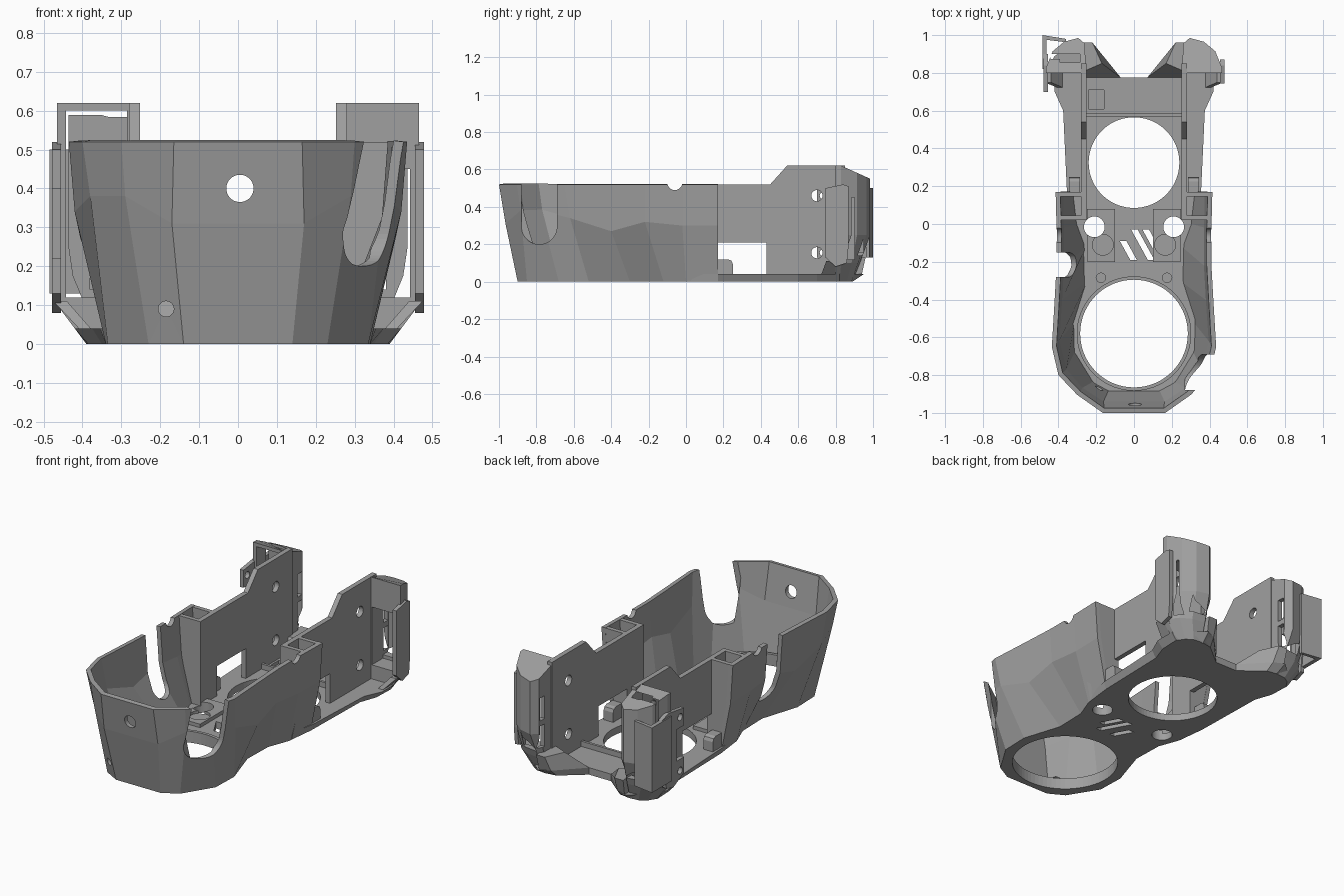
import bpy, bmesh, math

old = bpy.data.objects.get("Cube")
if old:
    bpy.data.objects.remove(old, do_unlink=True)

grey = bpy.data.materials.new("plain grey")
grey.use_nodes = True
grey.diffuse_color = (0.35, 0.35, 0.35, 1)
grey.node_tree.nodes["Principled BSDF"].inputs["Base Color"].default_value = (0.35, 0.35, 0.35, 1)


def loft(name, rings, closed=True):
    """Skin equal-length rings; closed rings also get end caps."""
    bm = bmesh.new()
    rows = [[bm.verts.new(p) for p in ring] for ring in rings]
    n = len(rows[0])
    for a, b in zip(rows, rows[1:]):
        for i in range(n if closed else n - 1):
            j = (i + 1) % n
            bm.faces.new((a[i], a[j], b[j], b[i]))
    if closed:
        bm.faces.new(rows[0])
        bm.faces.new(rows[-1])
        bmesh.ops.recalc_face_normals(bm, faces=bm.faces)
    mesh = bpy.data.meshes.new(name)
    bm.to_mesh(mesh)
    bm.free()
    ob = bpy.data.objects.new(name, mesh)
    bpy.context.collection.objects.link(ob)
    mesh.materials.append(grey)
    return ob


def prism(name, poly, lo, hi, axis="z"):
    def put(u, v, w):
        return {"x": (w, u, v), "y": (u, w, v), "z": (u, v, w)}[axis]
    return loft(name, [[put(u, v, w) for u, v in poly] for w in (lo, hi)])


def box(name, x, y, z):
    return prism(name, [(x[0], y[0]), (x[1], y[0]), (x[1], y[1]), (x[0], y[1])], *z)


def disc(name, u, v, r, lo, hi, axis="z", n=48):
    ring = [(u + r * math.cos(math.tau * i / n), v + r * math.sin(math.tau * i / n)) for i in range(n)]
    return prism(name, ring, lo, hi, axis)


def apply(ob, mod):
    bpy.context.view_layer.objects.active = ob
    bpy.ops.object.modifier_apply(modifier=mod.name)


def cut(ob, *cutters):
    for c in cutters:
        mod = ob.modifiers.new("cut", "BOOLEAN")
        mod.operation, mod.solver, mod.object = "DIFFERENCE", "EXACT", c
        apply(ob, mod)
        bpy.data.objects.remove(c, do_unlink=True)


def both(half):
    """Full path: left half reversed from the rear, then right half."""
    return [(-p[0], *p[1:]) for p in reversed(half)] + list(half)


def at(pts, z):
    return [(x, y, z) for x, y in pts]


# Faceted front bowl, open at the rear
base = [(.14, -.9), (.23, -.85), (.335, -.68), (.34, -.52), (.27, -.3), (.275, -.12), (.32, 0), (.34, .17)]
waist = [(.17, -.965, .31), (.29, -.885, .38), (.38, -.78, .38), (.42, -.62, .34),
         (.405, -.4, .27), (.395, -.22, .32), (.395, -.02, .3), (.4, .17, .3)]
rim = [(.165, -1), (.3, -.905), (.4, -.8), (.435, -.65), (.42, -.4), (.41, -.22), (.41, -.02), (.415, .17)]
bowl = loft("front_bowl", [at(both(base), 0), both(waist), at(both(rim), .52)], closed=False)
mod = bowl.modifiers.new("wall", "SOLIDIFY")
mod.thickness, mod.offset, mod.use_even_offset = .025, -1, True
apply(bowl, mod)
cut(bowl,
    box("c", (.27, .6), (-.88, -.69), (.295, .7)),
    disc("c", -.785, .295, .095, .27, .6, "x"),
    box("c", (-.6, -.25), (-.28, -.15), (.22, .7)),
    disc("c", -.215, .22, .065, -.6, -.25, "x"),
    disc("c", -.06, .53, .04, -.6, .6, "x"),
    disc("c", .005, .4, .035, -1.1, -.8, "y"),
    disc("c", -.185, .09, .02, -1.1, -.75, "y"))

# Floor plate with flared rear lip
rear_low = [(.35, .6), (.385, .7), (.39, .82), (.26, .89), (.2, .88), (.07, .775)]
rear_high = [(.375, .6), (.42, .7), (.42, .82), (.27, .95), (.21, .92), (.07, .775)]
base_high = base[:-1] + [(.355, .17)]
floor = loft("floor", [at(both(base + rear_low), 0), at(both(base_high + rear_high), .04)])
cut(floor,
    disc("c", 0, -.58, .285, -.1, .2, n=72),
    disc("c", 0, .325, .24, -.1, .2, n=72),
    *[disc("c", s * .21, -.015, .055, -.1, .2) for s in (1, -1)],
    *[disc("c", s * .175, -.285, .025, .025, .2, n=24) for s in (1, -1)],
    box("c", (-.24, -.16), (.61, .71), (.02, .2)))

# Slanted vent slots between the fan openings
for x, lo, hi in ((-.075, -.19, -.09), (-.015, -.19, -.03), (.045, -.13, -.03)):
    lean = (hi - lo) * .55
    cut(floor, prism("c", [(x, hi), (x + .035, hi), (x + .035 + lean, lo), (x + lean, lo)], -.1, .2))

# Raised collar of the front opening, and rear floor rib
collar = disc("front_collar", 0, -.58, .303, .01, .065, n=72)
cut(collar, disc("c", 0, -.58, .285, -.1, .2, n=72))
box("rear_rib", (-.255, .255), (.57, .585), (.03, .07))

for s, side in ((1, "left"), (-1, "right")):
    def mir(pts):
        return [(s * p[0], *p[1:]) for p in pts]

    def span(a, b):
        return tuple(sorted((s * a, s * b)))

    # Tall inner side wall with raised rear, window and screw holes
    wall = prism(side + "_side_wall", [(.02, .01), (.02, .52), (.45, .52), (.54, .62), (.85, .62), (.85, .01)],
                 *span(.252, .28), "x")
    cut(wall, box("c", span(.2, .35), (.17, .43), (.04, .21)),
        *[disc("c", .7, z, .03, *span(.2, .35), "x", 24) for z in (.46, .155)])

    # Pocket walls joining side wall and bowl
    for label, y in (("front", .02), ("rear", .145)):
        loft(f"{side}_pocket_{label}",
             [[(s * x, y + dy, z) for x, dy in ((.255, 0), (xo, 0), (xo, .025), (.255, .025))]
              for xo, z in ((.325, .005), (.39, .3), (.4, .52))])

    # Rounded foot beside the window
    prism(side + "_window_foot", [(.165, .03), (.165, .12), (.225, .12), (.243, .112), (.25, .095), (.25, .03)],
          *span(.285, .345), "x")

    # Raised pad with a screw opening
    pad = prism(side + "_floor_pad", mir([(.1, -.2), (.245, -.2), (.25, .08), (.1, .08)]), .03, .06)
    cut(pad, disc("c", s * .21, -.015, .055, -.1, .2), disc("c", s * .165, -.11, .055, .045, .2),
        disc("c", 0, .325, .24, -.1, .2, n=72))

    # Rear column: flared foot, sloping roof, hollow front
    foot = [(.255, .8), (.25, .86), (.27, .89), (.32, .885), (.36, .86), (.385, .82), (.39, .8)]
    low = [(.255, .8), (.26, .9), (.28, .93), (.36, .92), (.42, .885), (.465, .83), (.465, .8)]
    full = [(.255, .8), (.26, .955), (.295, .985), (.37, .965), (.43, .915), (.465, .83), (.465, .8)]
    roof = [(x, y, .62 - max(0, y - .83) * .45) for x, y in full]
    column = loft(side + "_rear_column", [at(mir(foot), 0), at(mir(low), .1), at(mir(full), .25), mir(roof)])
    cut(column, box("c", span(.285, .442), (.7, .9), (.12, .6 if s < 0 else .45)),
        box("c", span(.285, .38), (.89, .95), (.14, .46)),
        *[box("c", span(.2, .32), (.905, .948), z) for z in ((.16, .29), (.32, .45))])

    # Outer skin beside the column opening
    front = .745 if s > 0 else .7
    skin = prism(side + "_outer_skin", [(front, .13), (front, .5), (.84, .52), (.9, .5), (.86, .1), (.8, .08)],
                 *span(.455, .478), "x")
    if s < 0:
        cut(skin, *[disc("c", .735, z, .02, *span(.4, .6), "x", 24) for z in (.46, .155)],
            box("c", span(.4, .6), (.65, .77), (.22, .4)))
    else:
        cut(skin, box("c", span(.4, .6), (.87, 1), (0, .7)))

    # Lower flare under the column
    loft(side + "_column_flare",
         [at(mir([(.37, .72), (.4, .72), (.4, .82), (.37, .82)]), .03),
          at(mir([(.44, .75), (.475, .75), (.475, .84), (.44, .84)]), .11)])

    # Diagonal brace from floor edge to column
    loft(side + "_rear_brace",
         [at(mir([(.07, .775), (.2, .88), (.262, .885), (.262, .775)]), 0),
          at(mir([(.07, .775), (.21, .92), (.27, .94), (.262, .775)]), .04),
          at(mir([(.17, .85), (.22, .96), (.275, .96), (.262, .81)]), .13)])

# Corner flap on the right rear column
loft("right_rear_flap", [at([(-.485, 1), (-.485, .82), (-.462, .82), (-.462, .975), (-.36, .962), (-.36, .98)], z)
                         for z in (.13, .5)])
